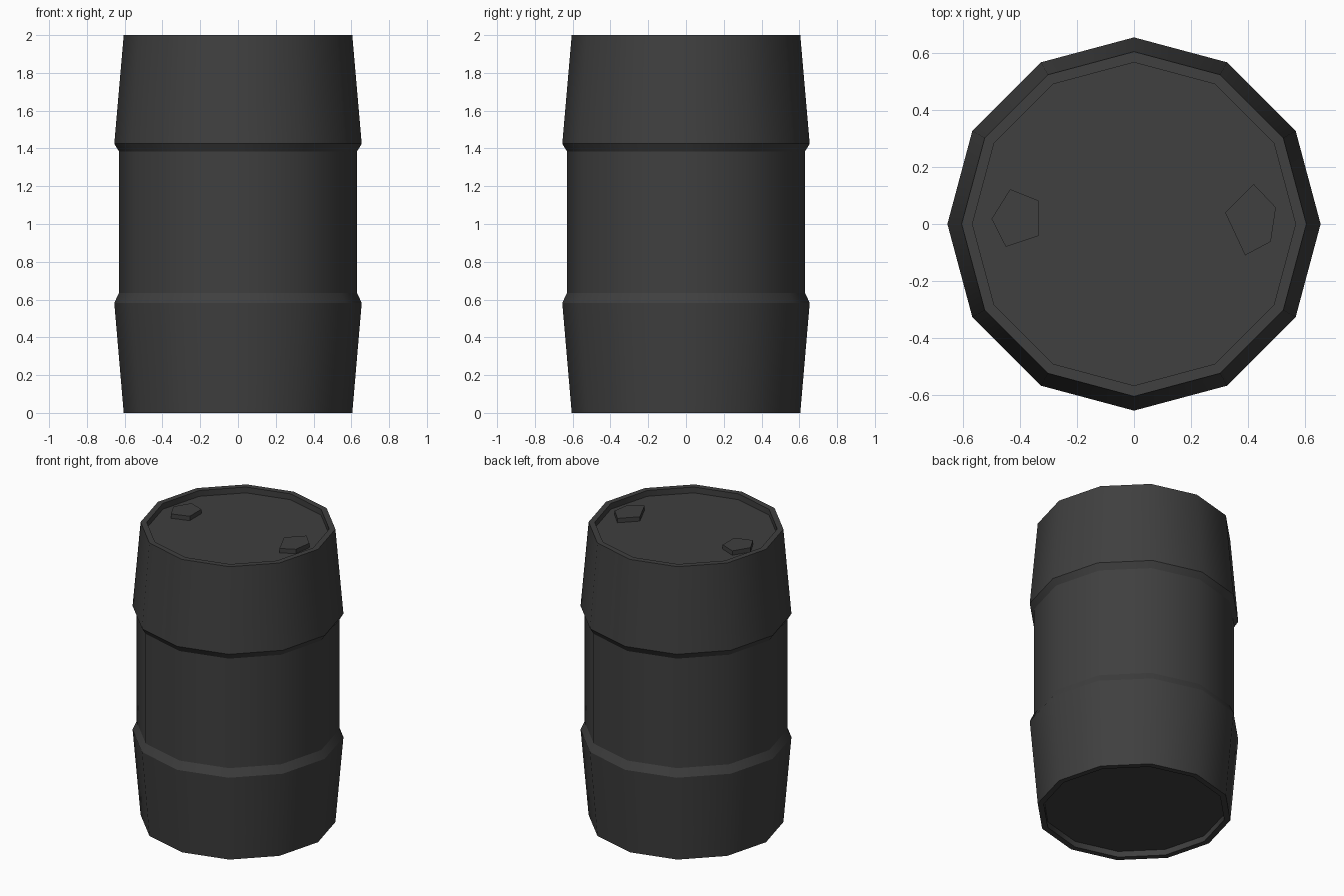
import bpy, bmesh, math

if "Cube" in bpy.data.objects:
    bpy.data.objects.remove(bpy.data.objects["Cube"])

grey = bpy.data.materials.new("dark grey")
grey.diffuse_color = (0.05, 0.05, 0.05, 1)
grey.use_nodes = True
grey.node_tree.nodes["Principled BSDF"].inputs["Base Color"].default_value = grey.diffuse_color


def finish(name, bm):
    bmesh.ops.recalc_face_normals(bm, faces=bm.faces[:])
    mesh = bpy.data.meshes.new(name)
    bm.to_mesh(mesh)
    bm.free()
    mesh.materials.append(grey)
    obj = bpy.data.objects.new(name, mesh)
    bpy.context.collection.objects.link(obj)
    return obj


# Drum body: twelve-sided rings from recessed base, over the ribs, to recessed lid
SIDES = 12
profile = [(0.567, 0.04), (0.567, 0.0), (0.605, 0.0), (0.655, 0.582),
           (0.63, 0.636), (0.63, 1.384), (0.655, 1.425), (0.605, 2.0),
           (0.567, 2.0), (0.567, 1.96)]
bm = bmesh.new()
rings = []
for r, z in profile:
    rings.append([bm.verts.new((r * math.cos(2 * math.pi * i / SIDES),
                                r * math.sin(2 * math.pi * i / SIDES), z))
                  for i in range(SIDES)])
for a, b in zip(rings, rings[1:]):
    for i in range(SIDES):
        j = (i + 1) % SIDES
        bm.faces.new((a[i], a[j], b[j], b[i])).smooth = True
bm.faces.new(rings[0])
bm.faces.new(rings[-1])
# Keep the horizontal rings crisp, the round sides smooth
for e in bm.edges:
    if abs(e.verts[0].co.z - e.verts[1].co.z) < 1e-4:
        e.smooth = False
finish("drum_body", bm)

# Two five-sided bung caps on the lid
caps = {
    "left_bung_cap": [(-0.5, 0.018), (-0.45, -0.08), (-0.335, -0.042),
                      (-0.335, 0.082), (-0.435, 0.122)],
    "right_bung_cap": [(0.32, 0.04), (0.39, -0.11), (0.48, -0.062),
                       (0.498, 0.058), (0.42, 0.14)],
}
for name, outline in caps.items():
    bm = bmesh.new()
    base = bm.faces.new([bm.verts.new((x, y, 1.958)) for x, y in outline])
    top = bmesh.ops.extrude_face_region(bm, geom=[base], use_keep_orig=True)["geom"]
    for v in top:
        if isinstance(v, bmesh.types.BMVert):
            v.co.z = 1.99
    finish(name, bm)
